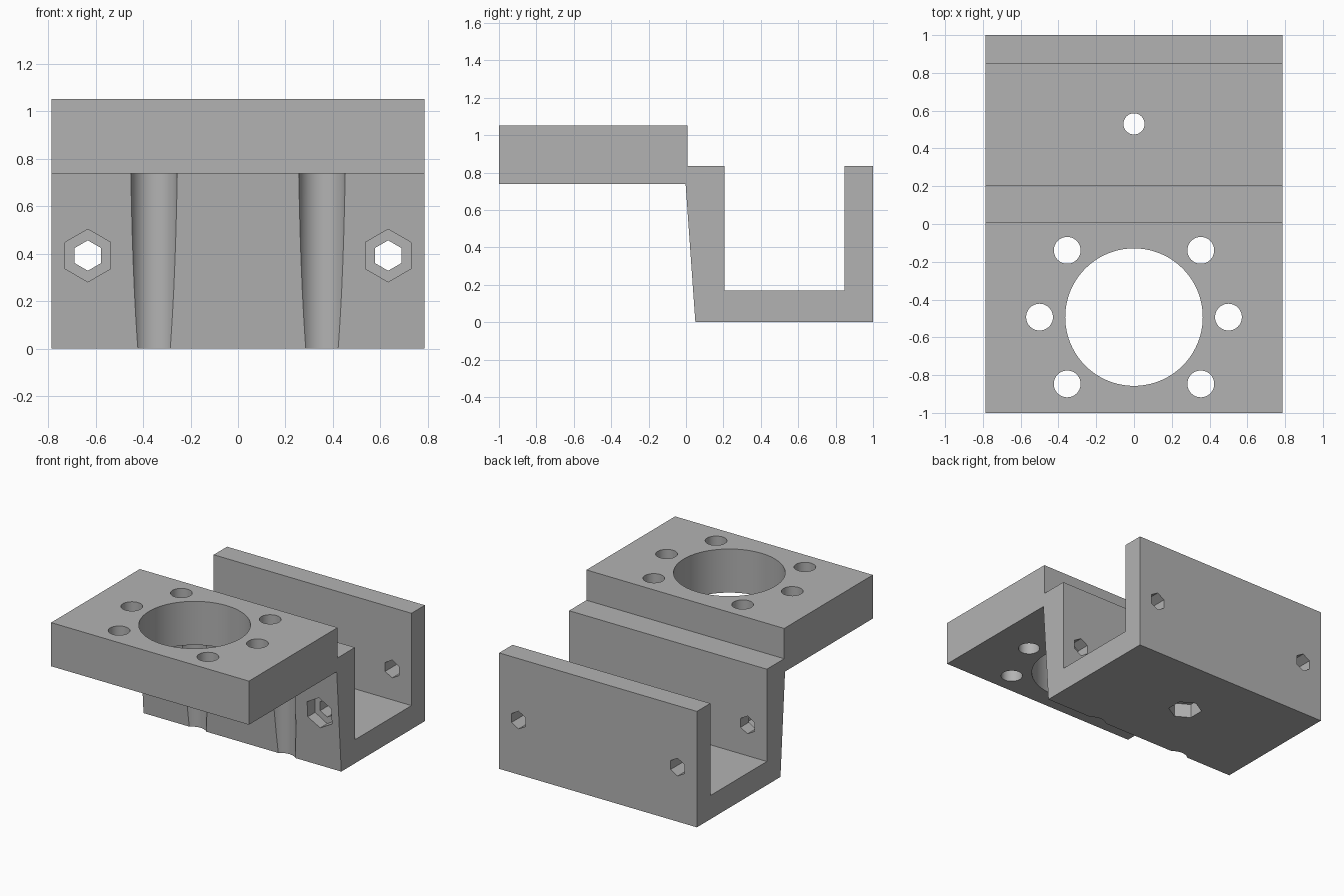
import bpy, bmesh, math
from mathutils import Matrix, Vector

cube = bpy.data.objects.get("Cube")
if cube:
    bpy.data.objects.remove(cube, do_unlink=True)

grey = bpy.data.materials.new("plain grey")
grey.use_nodes = True
colour = (0.45, 0.45, 0.45, 1)
grey.diffuse_color = colour
grey.node_tree.nodes["Principled BSDF"].inputs["Base Color"].default_value = colour

HALF_WIDTH = 0.787
FLANGE_BOTTOM, FLANGE_TOP = 0.738, 1.052
BORE_Y = -0.493


def make_object(name, bm):
    bmesh.ops.recalc_face_normals(bm, faces=bm.faces)
    mesh = bpy.data.meshes.new(name)
    bm.to_mesh(mesh)
    bm.free()
    mesh.materials.append(grey)
    obj = bpy.data.objects.new(name, mesh)
    bpy.context.collection.objects.link(obj)
    return obj


# Bracket body: side profile swept across the width
profile = [(-1, FLANGE_BOTTOM), (-1, FLANGE_TOP), (0.008, FLANGE_TOP), (0.008, 0.834),
           (0.205, 0.834), (0.205, 0.17), (0.848, 0.17), (0.848, 0.834),
           (1, 0.834), (1, 0), (0.05, 0), (-0.002, FLANGE_BOTTOM)]
bm = bmesh.new()
face = bm.faces.new([bm.verts.new((-HALF_WIDTH, y, z)) for y, z in profile])
swept = bmesh.ops.extrude_face_region(bm, geom=[face])["geom"]
bmesh.ops.translate(bm, vec=(2 * HALF_WIDTH, 0, 0),
                    verts=[v for v in swept if isinstance(v, bmesh.types.BMVert)])
body = make_object("mounting_bracket", bm)
bpy.context.view_layer.objects.active = body
body.select_set(True)


def drill(name, start, end, radius, sides, turn=0):
    """Cut a round or hexagonal hole from start to end."""
    start, end = Vector(start), Vector(end)
    axis = end - start
    bm = bmesh.new()
    bmesh.ops.create_cone(bm, cap_ends=True, segments=sides, radius1=radius,
                          radius2=radius, depth=axis.length)
    spin = Matrix.Rotation(turn, 4, "Z")
    tilt = Matrix.Rotation(-math.pi / 2, 4, "X") if abs(axis.y) > abs(axis.z) else Matrix()
    bm.transform(Matrix.Translation((start + end) / 2) @ tilt @ spin)
    cutter = make_object(name, bm)
    cutter.hide_render = True
    cut = body.modifiers.new(name, "BOOLEAN")
    cut.operation = "DIFFERENCE"
    cut.solver = "EXACT"
    cut.object = cutter
    bpy.ops.object.modifier_apply(modifier=cut.name)
    bpy.data.objects.remove(cutter, do_unlink=True)


# Large bore and ring of screw holes in the flange
drill("flange_bore", (0, BORE_Y, 0.6), (0, BORE_Y, 1.2), 0.364, 96)
for degrees in (0, 45, 135, 180, 225, 315):
    a = math.radians(degrees)
    x, y = 0.5 * math.cos(a), BORE_Y + 0.5 * math.sin(a)
    drill("flange_screw_hole", (x, y, 0.6), (x, y, 1.2), 0.071, 48)

for side in (-1, 1):
    # Screw clearance grooves down the sloping front wall
    x = side * 0.354
    drill("front_groove", (x, -0.023, -0.1), (x, -0.023, FLANGE_BOTTOM), 0.1, 64)
    # Hexagonal cross holes with nut pockets at the front
    x = side * 0.633
    drill("cross_hole", (x, -0.2, 0.392), (x, 1.2, 0.392), 0.064, 6)
    drill("front_nut_pocket", (x, -0.2, 0.392), (x, 0.11, 0.392), 0.111, 6)

# Base hole with a nut pocket underneath
drill("base_hole", (0, 0.53, -0.1), (0, 0.53, 0.3), 0.056, 48)
drill("base_nut_pocket", (0, 0.53, -0.1), (0, 0.53, 0.1), 0.111, 6)

bpy.ops.object.shade_smooth_by_angle(angle=math.radians(25))
